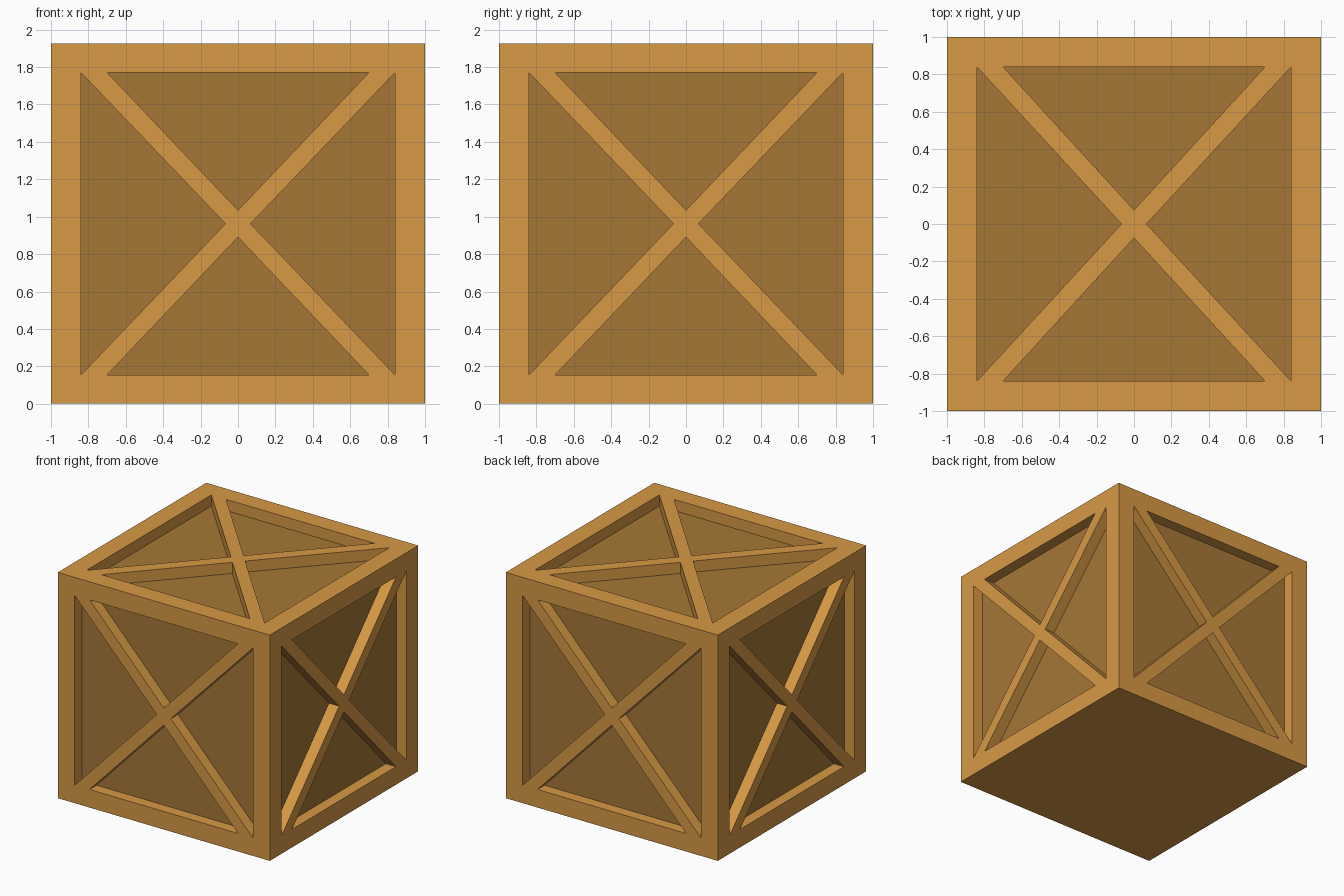
import bpy, bmesh
from math import radians
from mathutils import Matrix, Vector

if "Cube" in bpy.data.objects:
    bpy.data.objects.remove(bpy.data.objects["Cube"])

HEIGHT = 1.925
DEPTH = 0.095

# Corners of a side and its four triangular openings (bottom, right, top, left)
CORNERS = [(-1, -1), (1, -1), (1, 1), (-1, 1)]
OPENINGS = [
    [(-.70, -.84), (.70, -.84), (0, -.075)],
    [(.84, -.84), (.84, .84), (.067, 0)],
    [(.70, .84), (-.70, .84), (0, .075)],
    [(-.84, .84), (-.84, -.84), (-.067, 0)],
]


def material(name, color):
    mat = bpy.data.materials.new(name)
    mat.diffuse_color = (*color, 1)
    mat.use_nodes = True
    mat.node_tree.nodes["Principled BSDF"].inputs["Base Color"].default_value = mat.diffuse_color
    return mat


def face(bm, matrix, points, depth=0.0):
    """Face on a side; points are (u, v) or (u, v, depth)."""
    bm.faces.new([bm.verts.new(matrix @ Vector((p[0], -1 + (p[2] if len(p) > 2 else depth), p[1])))
                  for p in points])


def add_side(frame, panels, matrix, depth):
    for i, (t0, t1, tip) in enumerate(OPENINGS):
        a, b = CORNERS[i], CORNERS[(i + 1) % 4]
        n0, _, ntip = OPENINGS[(i + 1) % 4]
        face(frame, matrix, [a, b, t1, t0])          # border rail
        face(frame, matrix, [b, n0, t1])             # corner
        face(frame, matrix, [t1, n0, ntip, tip])     # brace arm
        for p, q in ((t0, t1), (t1, tip), (tip, t0)):  # opening walls
            face(frame, matrix, [(*p, 0), (*q, 0), (*q, depth), (*p, depth)])
        face(panels, matrix, [t0, t1, tip], depth)   # recessed board
    face(frame, matrix, [o[2] for o in OPENINGS])    # brace crossing


def finish(bm, name, mat):
    bmesh.ops.remove_doubles(bm, verts=bm.verts, dist=1e-4)
    mesh = bpy.data.meshes.new(name)
    bm.to_mesh(mesh)
    bm.free()
    mesh.materials.append(mat)
    obj = bpy.data.objects.new(name, mesh)
    bpy.context.collection.objects.link(obj)


frame, panels = bmesh.new(), bmesh.new()
fit = Matrix.Translation((0, 0, HEIGHT / 2)) @ Matrix.Diagonal((1, 1, HEIGHT / 2, 1))

# Four braced sides and the braced lid
for k in range(4):
    add_side(frame, panels, fit @ Matrix.Rotation(radians(90 * k), 4, 'Z'), DEPTH)
add_side(frame, panels, fit @ Matrix.Rotation(radians(-90), 4, 'X'), DEPTH * 2 / HEIGHT)

# Plain base
face(frame, fit @ Matrix.Rotation(radians(90), 4, 'X'), CORNERS)

finish(frame, "crate_frame", material("light_wood", (0.68, 0.32, 0.06)))
finish(panels, "recessed_panels", material("dark_wood", (0.38, 0.185, 0.037)))
